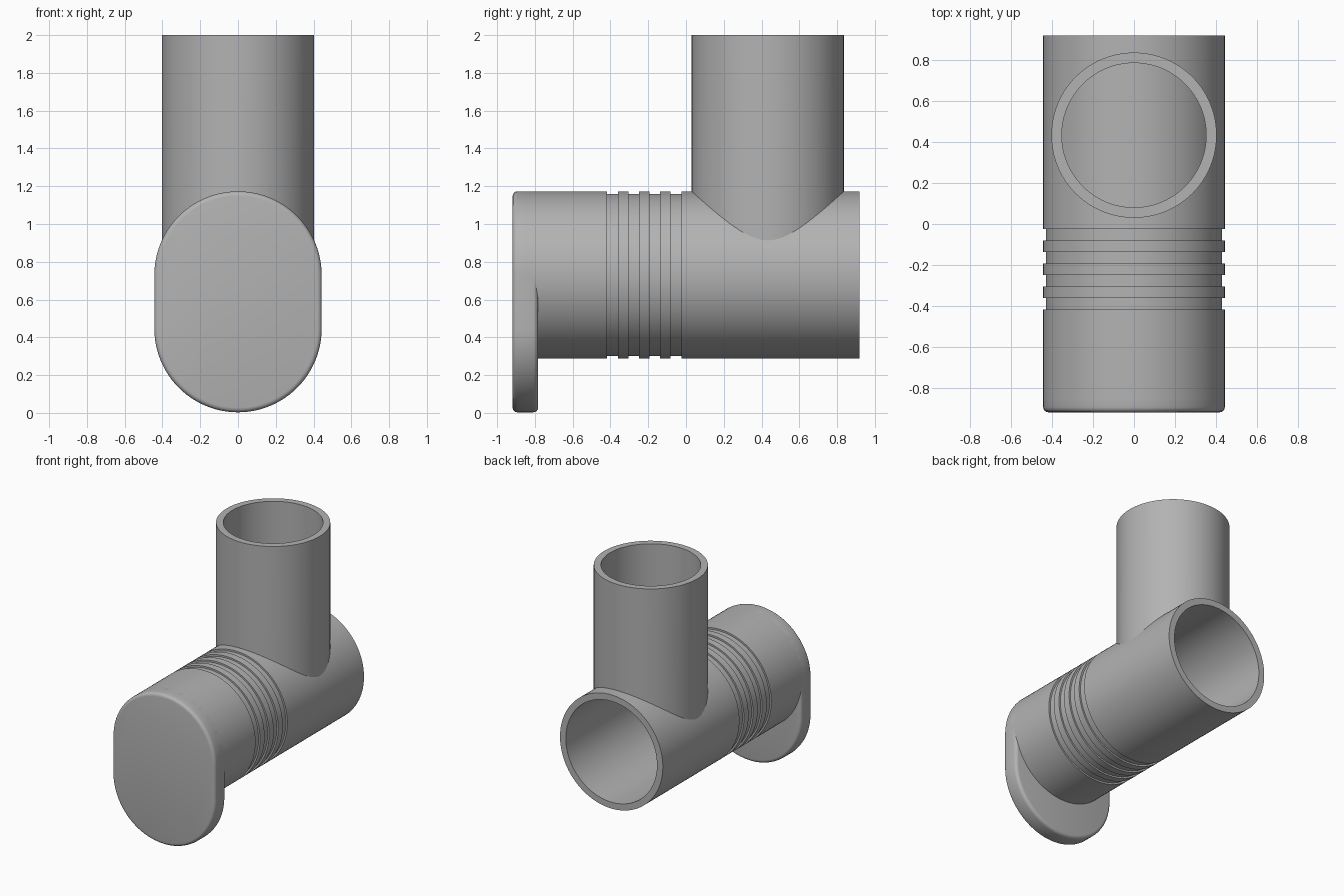
import bpy, bmesh
from math import sin, cos, pi, sqrt, radians

cube = bpy.data.objects.get("Cube")
if cube:
    bpy.data.objects.remove(cube, do_unlink=True)

SEG = 96
R_MAIN, R_BORE, R_GROOVE, AXIS_Z = 0.443, 0.393, 0.43, 0.73
R_POST, R_POST_BORE, POST_Y = 0.403, 0.352, 0.433
FRONT, BACK = -0.918, 0.918

grey = bpy.data.materials.new("plastic_grey")
grey.use_nodes = True
grey.diffuse_color = (0.45, 0.45, 0.45, 1)
grey.node_tree.nodes["Principled BSDF"].inputs["Base Color"].default_value = (0.45, 0.45, 0.45, 1)


def finish(bm, name):
    bmesh.ops.recalc_face_normals(bm, faces=bm.faces)
    mesh = bpy.data.meshes.new(name)
    bm.to_mesh(mesh)
    bm.free()
    mesh.materials.append(grey)
    ob = bpy.data.objects.new(name, mesh)
    bpy.context.collection.objects.link(ob)
    bpy.ops.object.select_all(action="DESELECT")
    ob.select_set(True)
    bpy.context.view_layer.objects.active = ob
    return ob


def smooth(ob):
    bpy.ops.object.shade_smooth_by_angle(angle=radians(30))
    return ob


def bridge(bm, a, b):
    for i in range(SEG):
        j = (i + 1) % SEG
        bm.faces.new((a[i], a[j], b[j], b[i]))


def ring(bm, place):
    return [bm.verts.new(place(2 * pi * i / SEG)) for i in range(SEG)]


# Main horizontal pipe: grooved outside, blind bore open at the back
profile = [(R_MAIN, -0.85)]
for k in range(4):
    y = -0.417 + 0.112 * k
    profile += [(R_MAIN, y), (R_GROOVE, y), (R_GROOVE, y + 0.056), (R_MAIN, y + 0.056)]
profile += [(R_MAIN, BACK), (R_BORE, BACK), (R_BORE, -0.79)]
bm = bmesh.new()
rings = [ring(bm, lambda a: (r * cos(a), y, AXIS_Z + r * sin(a))) for r, y in profile]
for a, b in zip(rings, rings[1:]):
    bridge(bm, a, b)
bm.faces.new(rings[0])
bm.faces.new(rings[-1])
smooth(finish(bm, "main_pipe"))

# Upright pipe: its lower end follows the curve of the main pipe, inside the wall
SADDLE = (R_MAIN + R_BORE) / 2


def saddle(r):
    return lambda a: (r * cos(a), POST_Y + r * sin(a),
                      AXIS_Z + sqrt(SADDLE ** 2 - (r * cos(a)) ** 2))


def rim(r):
    return lambda a: (r * cos(a), POST_Y + r * sin(a), 2.0)


bm = bmesh.new()
loops = [ring(bm, f) for f in (saddle(R_POST), rim(R_POST), rim(R_POST_BORE), saddle(R_POST_BORE))]
for i in range(4):
    bridge(bm, loops[i], loops[(i + 1) % 4])
smooth(finish(bm, "upright_pipe"))

# Front end plate: oblong outline with rounded edges
bm = bmesh.new()
outline = []
for centre, start in ((AXIS_Z, 0), (R_MAIN + 0.003, pi)):
    for i in range(SEG // 2 + 1):
        a = start + 2 * pi * i / SEG
        outline.append(bm.verts.new((R_MAIN * cos(a), FRONT, centre + R_MAIN * sin(a))))
face = bm.faces.new(outline)
ext = bmesh.ops.extrude_face_region(bm, geom=[face])
moved = [v for v in ext["geom"] if isinstance(v, bmesh.types.BMVert)]
bmesh.ops.translate(bm, verts=moved, vec=(0, 0.135, 0))
if not face.is_valid or len(bm.faces) < len(outline) + 2:
    bm.faces.new(outline)
plate = finish(bm, "end_plate")
bevel = plate.modifiers.new("rounded_edges", "BEVEL")
bevel.width = 0.025
bevel.segments = 4
bevel.limit_method = "ANGLE"
bevel.angle_limit = radians(40)
bpy.ops.object.modifier_apply(modifier=bevel.name)
smooth(plate)
